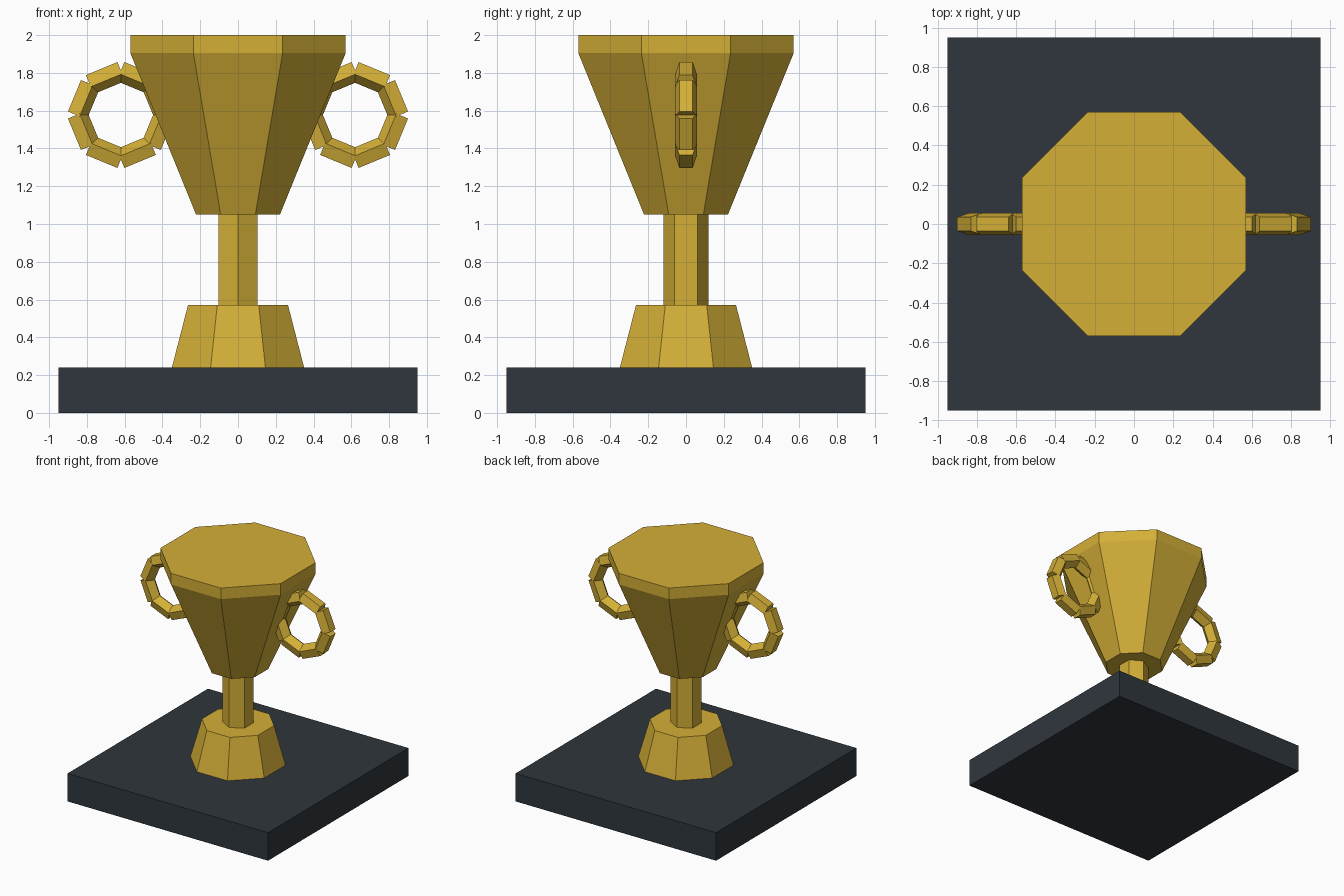
import bpy
import bmesh
from math import cos, sin, pi, tau, tan
from mathutils import Matrix, Vector

cube = bpy.data.objects.get("Cube")
if cube:
    bpy.data.objects.remove(cube)


def make_material(name, rgb):
    mat = bpy.data.materials.new(name)
    mat.use_nodes = True
    color = (*rgb, 1.0)
    mat.diffuse_color = color
    mat.node_tree.nodes["Principled BSDF"].inputs["Base Color"].default_value = color
    return mat


gold = make_material("gold", (0.658, 0.429, 0.038))
slate = make_material("dark slate", (0.028, 0.037, 0.046))


def add_object(name, bm, mat):
    bmesh.ops.recalc_face_normals(bm, faces=bm.faces)
    mesh = bpy.data.meshes.new(name)
    bm.to_mesh(mesh)
    bm.free()
    mesh.materials.append(mat)
    obj = bpy.data.objects.new(name, mesh)
    bpy.context.collection.objects.link(obj)
    return obj


def add_prism(bm, sides, phase, profile, matrix=Matrix()):
    """Stack of regular polygons through (radius, height) pairs, capped at both ends."""
    rings = []
    for radius, z in profile:
        angles = [phase + tau * i / sides for i in range(sides)]
        rings.append([bm.verts.new(matrix @ Vector((radius * cos(a), radius * sin(a), z)))
                      for a in angles])
    for low, high in zip(rings, rings[1:]):
        for i in range(sides):
            j = (i + 1) % sides
            bm.faces.new((low[i], low[j], high[j], high[i]))
    bm.faces.new(rings[0][::-1])
    bm.faces.new(rings[-1])


def prism(name, sides, phase, profile, mat):
    bm = bmesh.new()
    add_prism(bm, sides, phase, profile)
    return add_object(name, bm, mat)


# Plinth, foot, stem and bowl; radii are given across the flats where sides face front
eighth = pi / 8
flat = 1 / cos(eighth)
prism("plinth", 4, pi / 4, [(0.95 * 2 ** 0.5, 0), (0.95 * 2 ** 0.5, 0.24)], slate)
prism("foot", 8, eighth, [(0.35 * flat, 0.24), (0.265 * flat, 0.57)], gold)
prism("stem", 6, pi / 2, [(0.12, 0.57), (0.12, 1.05)], gold)
prism("bowl", 8, eighth,
      [(0.222 * flat, 1.05), (0.57 * flat, 1.905), (0.57 * flat, 2.0)], gold)

# Ring handles: eight straight five-sided rods, each with a flat side outward
reach = 0.2175
half = reach * tan(eighth)
for name, side in (("left_handle", 1), ("right_handle", -1)):
    bm = bmesh.new()
    for k in range(8):
        turn = Matrix.Rotation(eighth + k * pi / 4, 4, 'Y')
        place = Matrix.Translation((side * 0.62, 0, 1.577)) @ turn @ Matrix.Translation((reach, 0, 0))
        add_prism(bm, 5, pi / 5, [(0.06, -half), (0.06, half)], place)
    add_object(name, bm, gold)
